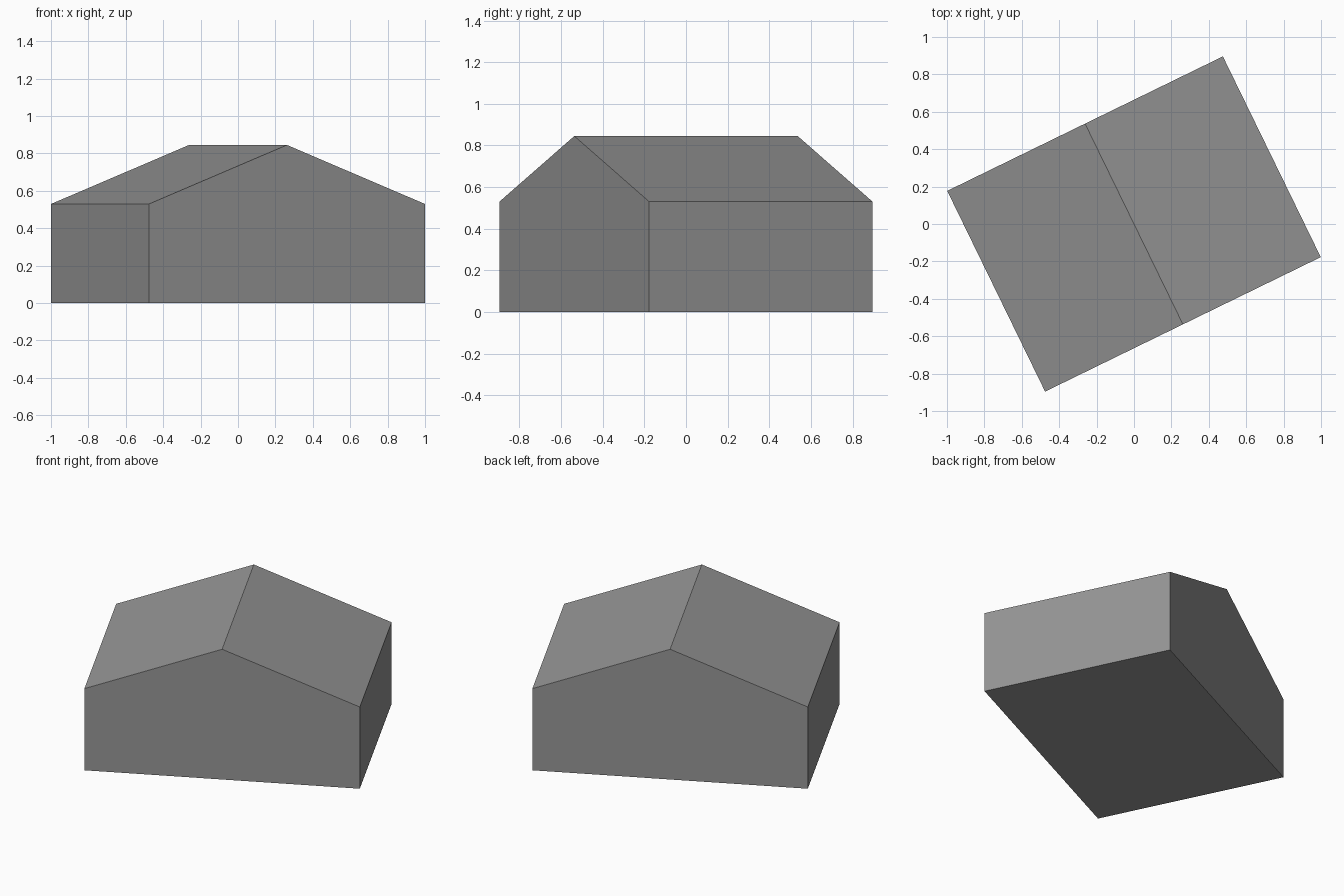
import bpy
import bmesh
import math
from mathutils import Matrix

cube = bpy.data.objects.get("Cube")
if cube:
    bpy.data.objects.remove(cube, do_unlink=True)

WIDTH, DEPTH = 1.64, 1.194
EAVE, RIDGE = 0.53, 0.845
TURN = math.radians(26)

# Plain grey shared by walls and roof
grey = bpy.data.materials.new("plain grey")
grey.use_nodes = True
colour = (0.3, 0.3, 0.3, 1)
grey.diffuse_color = colour
grey.node_tree.nodes["Principled BSDF"].inputs["Base Color"].default_value = colour

# Gable outline, extruded along the ridge
half = WIDTH / 2
outline = [(-half, 0), (half, 0), (half, EAVE), (0, RIDGE), (-half, EAVE)]
bm = bmesh.new()
gable = bm.faces.new([bm.verts.new((x, -DEPTH / 2, z)) for x, z in outline])
extruded = bmesh.ops.extrude_face_region(bm, geom=[gable], use_keep_orig=True)
far_verts = [g for g in extruded["geom"] if isinstance(g, bmesh.types.BMVert)]
bmesh.ops.translate(bm, verts=far_verts, vec=(0, DEPTH, 0))
bmesh.ops.recalc_face_normals(bm, faces=bm.faces)

# Turn the building on its plot
bm.transform(Matrix.Rotation(TURN, 4, 'Z'))

mesh = bpy.data.meshes.new("gabled_building")
bm.to_mesh(mesh)
bm.free()
mesh.materials.append(grey)
building = bpy.data.objects.new("gabled_building", mesh)
bpy.context.collection.objects.link(building)
